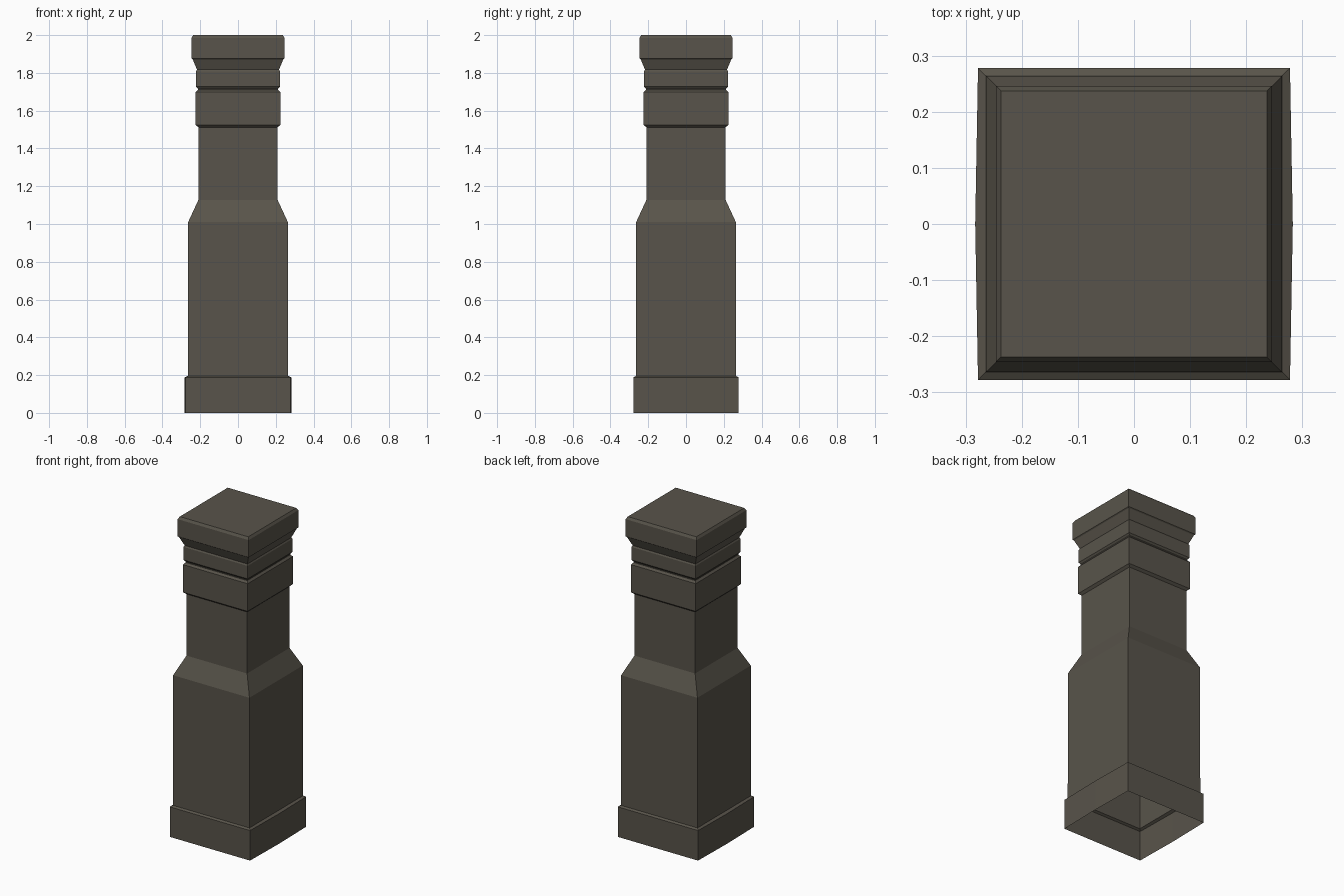
import bpy, bmesh

if "Cube" in bpy.data.objects:
    bpy.data.objects.remove(bpy.data.objects["Cube"])

# single stone colour
stone = bpy.data.materials.new("dark_stone")
stone.diffuse_color = (0.098, 0.088, 0.069, 1)
stone.use_nodes = True
stone.node_tree.nodes["Principled BSDF"].inputs["Base Color"].default_value = stone.diffuse_color

# half width and height of each square ring, bottom to top
profile = [
    (0.278, 0.0), (0.278, 0.188), (0.265, 0.196),                   # plinth
    (0.264, 1.01), (0.21, 1.127), (0.21, 1.512),                    # shaft and neck
    (0.224, 1.525), (0.224, 1.698), (0.213, 1.71),                  # collar
    (0.213, 1.716), (0.222, 1.727), (0.222, 1.808), (0.217, 1.817), # upper band
    (0.240, 1.872), (0.246, 1.877), (0.246, 1.985), (0.237, 2.0),   # flare and cap
]

bm = bmesh.new()
rings = []
for w, z in profile:
    # the plinth sides bow out very slightly in x
    m = w + 0.005 if z < 0.19 else w
    pts = [(-w, -w), (w, -w), (m, 0), (w, w), (-w, w), (-m, 0)]
    rings.append([bm.verts.new((x, y, z)) for x, y in pts])

# side walls; the underside stays open
for lo, hi in zip(rings, rings[1:]):
    for i in range(6):
        j = (i + 1) % 6
        bm.faces.new((lo[i], lo[j], hi[j], hi[i]))
bm.faces.new(rings[-1])

# remove the mid-side vertices where the walls are straight
extra = [r[i] for r, (w, z) in zip(rings, profile) if z > 0.19 for i in (2, 5)]
inner = [e for e in bm.edges if e.verts[0] in extra and e.verts[1] in extra]
bmesh.ops.dissolve_edges(bm, edges=inner, use_verts=False)
bmesh.ops.dissolve_verts(bm, verts=[v for v in extra if v.is_valid and len(v.link_edges) == 2])
bm.normal_update()

mesh = bpy.data.meshes.new("stone_pillar")
bm.to_mesh(mesh)
bm.free()
mesh.materials.append(stone)
pillar = bpy.data.objects.new("stone_pillar", mesh)
bpy.context.collection.objects.link(pillar)
